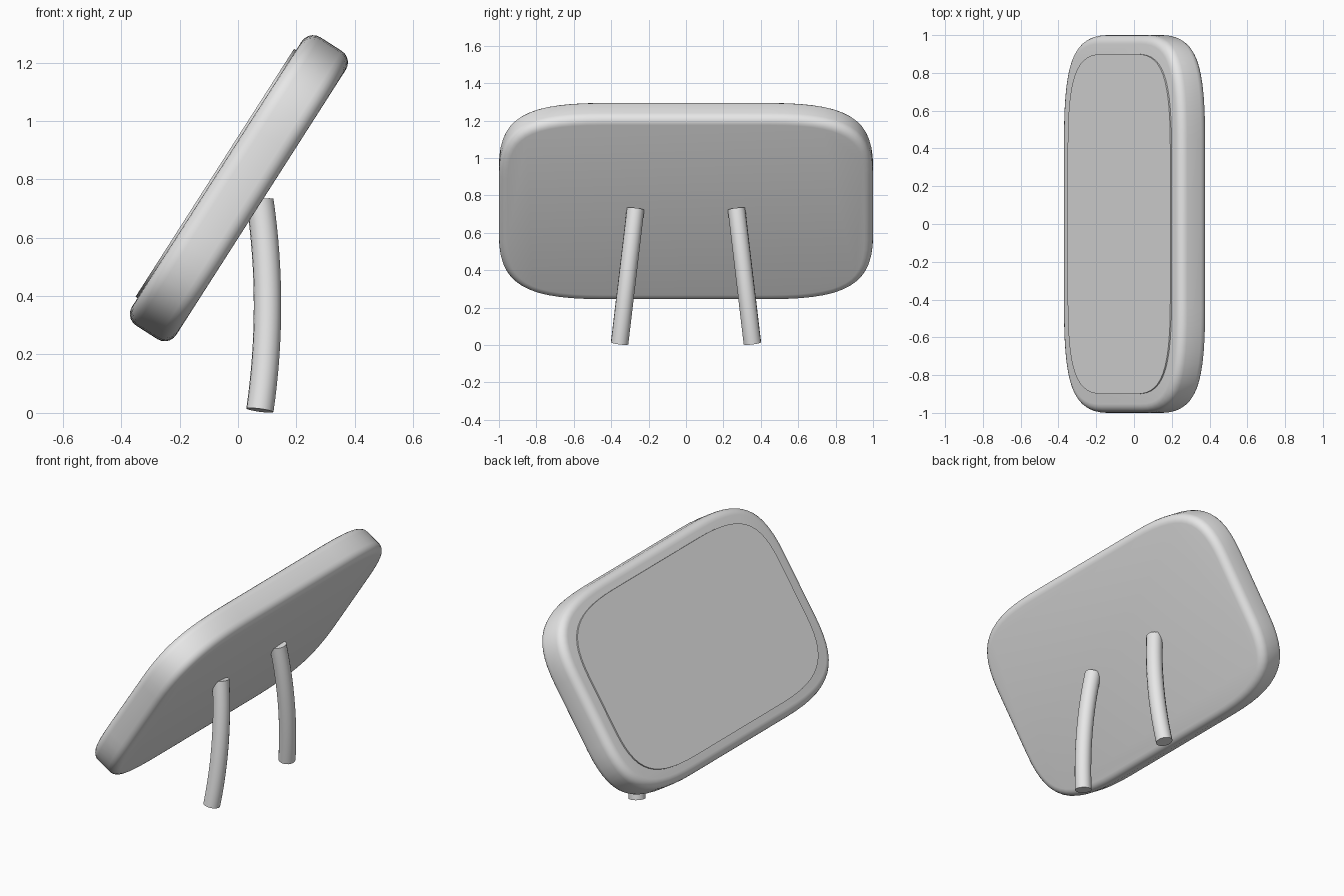
import bpy, bmesh, math
from mathutils import Matrix, Vector

cube = bpy.data.objects.get("Cube")
if cube:
    bpy.data.objects.remove(cube, do_unlink=True)

grey = bpy.data.materials.new("light_grey")
grey.use_nodes = True
grey.diffuse_color = (0.8, 0.8, 0.8, 1)
grey.node_tree.nodes["Principled BSDF"].inputs["Base Color"].default_value = (0.8, 0.8, 0.8, 1)

# Leaning frame: long axis along y, rise axis up the slope, facing axis out of the screen
TILT = math.radians(57.4)
rise = Vector((math.cos(TILT), 0, math.sin(TILT)))
facing = Vector((-math.sin(TILT), 0, math.cos(TILT)))
lean = Matrix((Vector((0, -1, 0)), rise, facing)).transposed().to_4x4()
lean.translation = rise * 0.65


def finish(obj, angle=40):
    bpy.ops.object.select_all(action='DESELECT')
    obj.select_set(True)
    bpy.context.view_layer.objects.active = obj
    bpy.ops.object.convert(target='MESH')
    bpy.ops.object.shade_smooth_by_angle(angle=math.radians(angle))


def soft_outline(half_w, half_h, steps=14):
    """Rounded rectangle whose corners are long, full curves."""
    a = Vector((half_w * 0.45, half_h))
    d = Vector((half_w, half_h * 0.34))
    corner = Vector((half_w, half_h))
    b, c = a.lerp(corner, 0.75), d.lerp(corner, 0.75)
    quarter = []
    for i in range(steps + 1):
        t = i / steps
        s = 1 - t
        quarter.append(a * s**3 + b * 3 * s * s * t + c * 3 * s * t * t + d * t**3)
    half = quarter + [Vector((p.x, -p.y)) for p in reversed(quarter)]
    return half + [Vector((-p.x, p.y)) for p in reversed(half)]


def slab(name, half_w, half_h, back, front, bevel):
    bm = bmesh.new()
    base = bm.faces.new([bm.verts.new((p.x, p.y, back)) for p in soft_outline(half_w, half_h)])
    top = bmesh.ops.extrude_face_region(bm, geom=[base])["geom"]
    bmesh.ops.translate(bm, vec=(0, 0, front - back),
                        verts=[g for g in top if isinstance(g, bmesh.types.BMVert)])
    bmesh.ops.recalc_face_normals(bm, faces=bm.faces)
    mesh = bpy.data.meshes.new(name)
    bm.to_mesh(mesh)
    bm.free()
    mesh.materials.append(grey)
    obj = bpy.data.objects.new(name, mesh)
    bpy.context.collection.objects.link(obj)
    obj.matrix_world = lean
    if bevel:
        mod = obj.modifiers.new("round_edge", 'BEVEL')
        mod.width = bevel
        mod.segments = 5
        mod.limit_method = 'ANGLE'
        mod.angle_limit = math.radians(60)
        mod.use_clamp_overlap = False
    finish(obj)


def leg(name, side, steps=16):
    """Tube that bows backwards and splays outwards to the floor."""
    curve = bpy.data.curves.new(name, 'CURVE')
    curve.dimensions = '3D'
    curve.bevel_depth = 0.047
    curve.bevel_resolution = 6
    curve.use_fill_caps = True
    spline = curve.splines.new('POLY')
    spline.points.add(steps)
    for i, point in enumerate(spline.points):
        t = i / steps
        bow = 0.075 + 0.026 * 4 * t * (1 - t)
        point.co = (bow, side * (0.355 - 0.085 * t), 0.009 + 0.718 * t, 1)
    curve.materials.append(grey)
    obj = bpy.data.objects.new(name, curve)
    bpy.context.collection.objects.link(obj)
    finish(obj)


# Body, slightly raised screen and the two rear legs
slab("body", 1.0, 0.586, 0.322, 0.502, 0.047)
slab("screen", 0.9, 0.504, 0.48, 0.51, 0)
leg("left_leg", 1)
leg("right_leg", -1)
